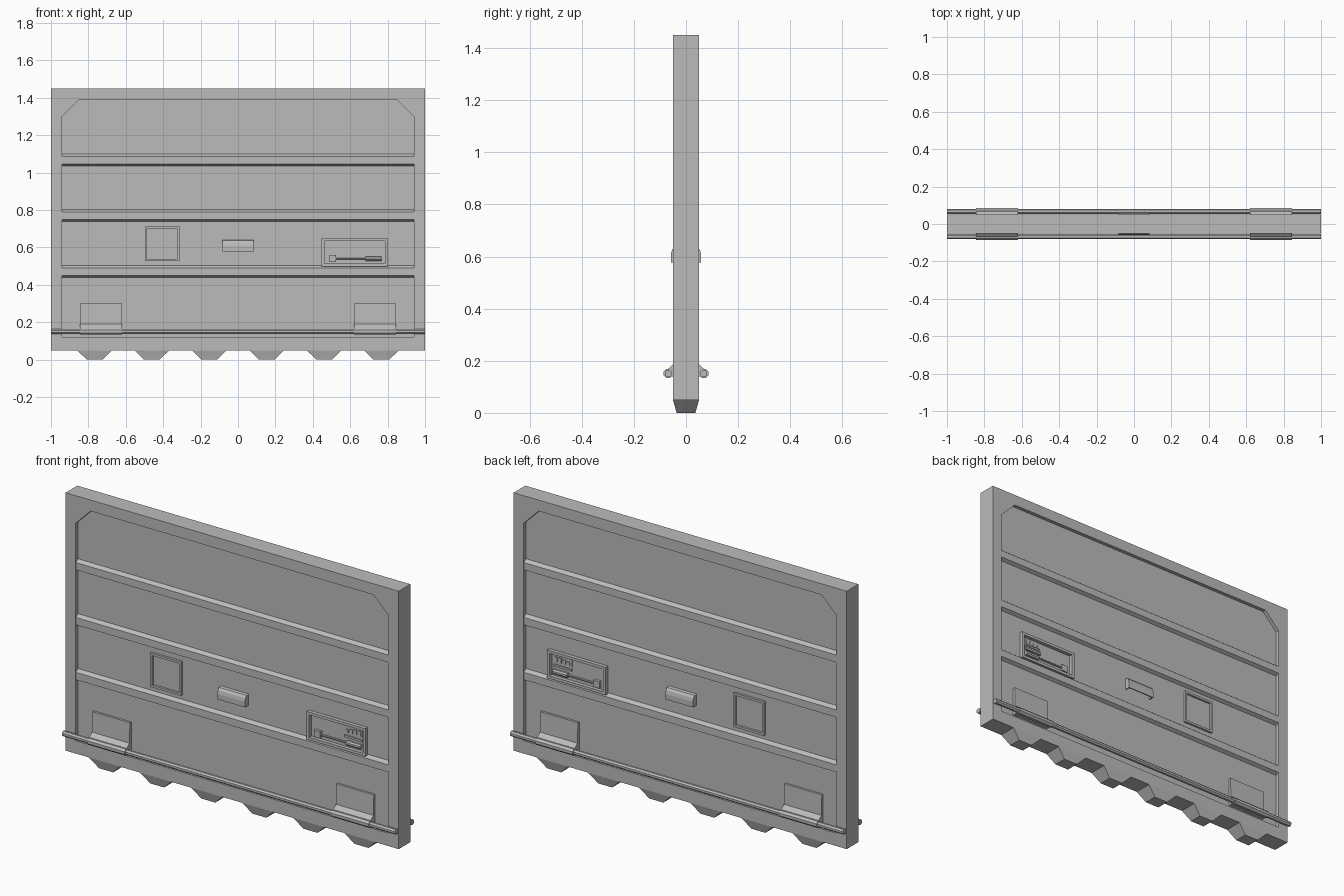
import bpy, bmesh, math
from mathutils import Vector

if "Cube" in bpy.data.objects:
    bpy.data.objects.remove(bpy.data.objects["Cube"])

grey = bpy.data.materials.new("plain_grey")
grey.diffuse_color = (0.5, 0.5, 0.5, 1)
grey.use_nodes = True
grey.node_tree.nodes["Principled BSDF"].inputs["Base Color"].default_value = grey.diffuse_color

FACE, FLOOR = 0.05, 0.03     # distance of frame face and recessed panel from the middle plane


def finish(name, bm, mirror_x=False, mirror_y=True):
    bmesh.ops.recalc_face_normals(bm, faces=bm.faces)
    me = bpy.data.meshes.new(name)
    bm.to_mesh(me)
    bm.free()
    me.materials.append(grey)
    ob = bpy.data.objects.new(name, me)
    bpy.context.collection.objects.link(ob)
    if mirror_x or mirror_y:
        m = ob.modifiers.new("mirror", 'MIRROR')
        m.use_axis = (mirror_x, mirror_y, False)
        m.use_mirror_merge = False
    return ob


def prism(bm, pts, vec):
    """Extrude a planar outline along a vector."""
    f = bm.faces.new([bm.verts.new(p) for p in pts])
    r = bmesh.ops.extrude_face_region(bm, geom=[f], use_keep_orig=True)
    vs = [g for g in r['geom'] if isinstance(g, bmesh.types.BMVert)]
    bmesh.ops.translate(bm, verts=vs, vec=Vector(vec))


def box(bm, x0, x1, z0, z1, d0, d1):
    """Box on the front side between depths d0 and d1."""
    prism(bm, [(x0, -d0, z0), (x1, -d0, z0), (x1, -d0, z1), (x0, -d0, z1)], (0, d0 - d1, 0))


def ring(bm, x0, x1, z0, z1, w, d0, d1):
    """Raised rectangular rim of width w."""
    def loop(i, d):
        return [bm.verts.new(p) for p in ((x0 + i, -d, z0 + i), (x1 - i, -d, z0 + i),
                                          (x1 - i, -d, z1 - i), (x0 + i, -d, z1 - i))]
    loops = [loop(0, d0), loop(0, d1), loop(w, d1), loop(w, d0)]
    for k in range(4):
        a, b = loops[k], loops[(k + 1) % 4]
        for i in range(4):
            j = (i + 1) % 4
            bm.faces.new((a[i], a[j], b[j], b[i]))


def along_x(name, profile, x0, x1, mirror_x=False):
    """Extrude a (depth, z) profile along x."""
    bm = bmesh.new()
    prism(bm, [(x0, -d, z) for d, z in profile], (x1 - x0, 0, 0))
    return finish(name, bm, mirror_x)


def circle(d, z, r, n=8):
    return [(d + r * math.cos(math.tau * (i + .5) / n), z + r * math.sin(math.tau * (i + .5) / n))
            for i in range(n)]


# door slab with a chamfer-cornered recess on both faces
bm = bmesh.new()
box(bm, -1, 1, 0.05, 1.45, -FACE, FACE)
slab = finish("door_slab", bm, mirror_y=False)
outline = [(-.94, .12), (.94, .12), (.94, 1.30), (.85, 1.39), (-.85, 1.39), (-.94, 1.30)]
for s in (-1, 1):
    bm = bmesh.new()
    prism(bm, [(x, s * FLOOR, z) for x, z in outline], (0, s * 0.1, 0))
    cutter = finish("recess_cutter", bm, mirror_y=False)
    cutter.hide_render = True
    mod = slab.modifiers.new("recess", 'BOOLEAN')
    mod.object = cutter
    mod.operation = 'DIFFERENCE'
    mod.solver = 'EXACT'
    bpy.context.view_layer.objects.active = slab
    bpy.ops.object.modifier_apply(modifier=mod.name)
    bpy.data.objects.remove(cutter)

# tapered teeth along the bottom edge
bm = bmesh.new()
for i in range(6):
    c = -0.767 + i * 0.3068
    top = [bm.verts.new((c + a * .093, b * .05, .05)) for a, b in ((-1, -1), (1, -1), (1, 1), (-1, 1))]
    low = [bm.verts.new((c + a * .042, b * .036, 0)) for a, b in ((-1, -1), (1, -1), (1, 1), (-1, 1))]
    bm.faces.new(low)
    for k in range(4):
        n = (k + 1) % 4
        bm.faces.new((top[k], top[n], low[n], low[k]))
finish("bottom_teeth", bm, mirror_y=False)

# horizontal ribs with bevelled edges
for i, z in enumerate((0.44, 0.738, 1.036)):
    along_x("rib_%d" % (i + 1),
            [(FLOOR, z), (.048, z + .01), (.048, z + .05), (FLOOR, z + .064)], -.94, .94)

# square hatch rim
bm = bmesh.new()
ring(bm, -.498, -.313, .527, .712, .012, FLOOR, FLOOR + .012)
finish("hatch_rim", bm)

# cupped pull handle, open underneath
along_x("pull_handle", [(FLOOR, .64), (.045, .637), (.054, .625), (.058, .607), (.058, .577),
                        (.052, .577), (.052, .605), (.046, .622), (FLOOR, .63)], -.077, .077)
bm = bmesh.new()
for x in (-.083, .077):
    prism(bm, [(x, -d, z) for d, z in ((FLOOR, .577), (.058, .577), (.058, .607),
                                       (.054, .625), (.045, .637), (FLOOR, .64))], (.006, 0, 0))
finish("pull_handle_ends", bm)

# control box rim
bm = bmesh.new()
ring(bm, .447, .80, .498, .65, .015, FLOOR, FACE)
finish("control_rim", bm)

# keypad with buttons and a slot bar
bm = bmesh.new()
box(bm, .662, .772, .586, .628, FLOOR, .034)
for i in range(4):
    x = .672 + i * .025
    box(bm, x, x + .017, .594, .594 + (.016, .022, .026, .026)[i], .034, .039)
box(bm, .662, .772, .564, .575, FLOOR, .037)
finish("keypad", bm)

# sliding lever
along_x("lever_rod", circle(.038, .539, .005), .52, .69)
along_x("lever_grip", circle(.038, .539, .013), .682, .768)
bm = bmesh.new()
box(bm, .488, .525, .521, .558, FLOOR, .045)
finish("lever_block", bm)

# hinge rod and hinges with plate and knuckle
along_x("hinge_rod", circle(.068, .151, .0145), -1, 1)
along_x("hinge_knuckle", circle(.068, .151, .0195), .62, .845, True)
along_x("hinge_plate", [(FLOOR, .14), (.068, .14), (.068, .17), (.045, .19), (.042, .30), (FLOOR, .30)],
        .62, .845, True)
